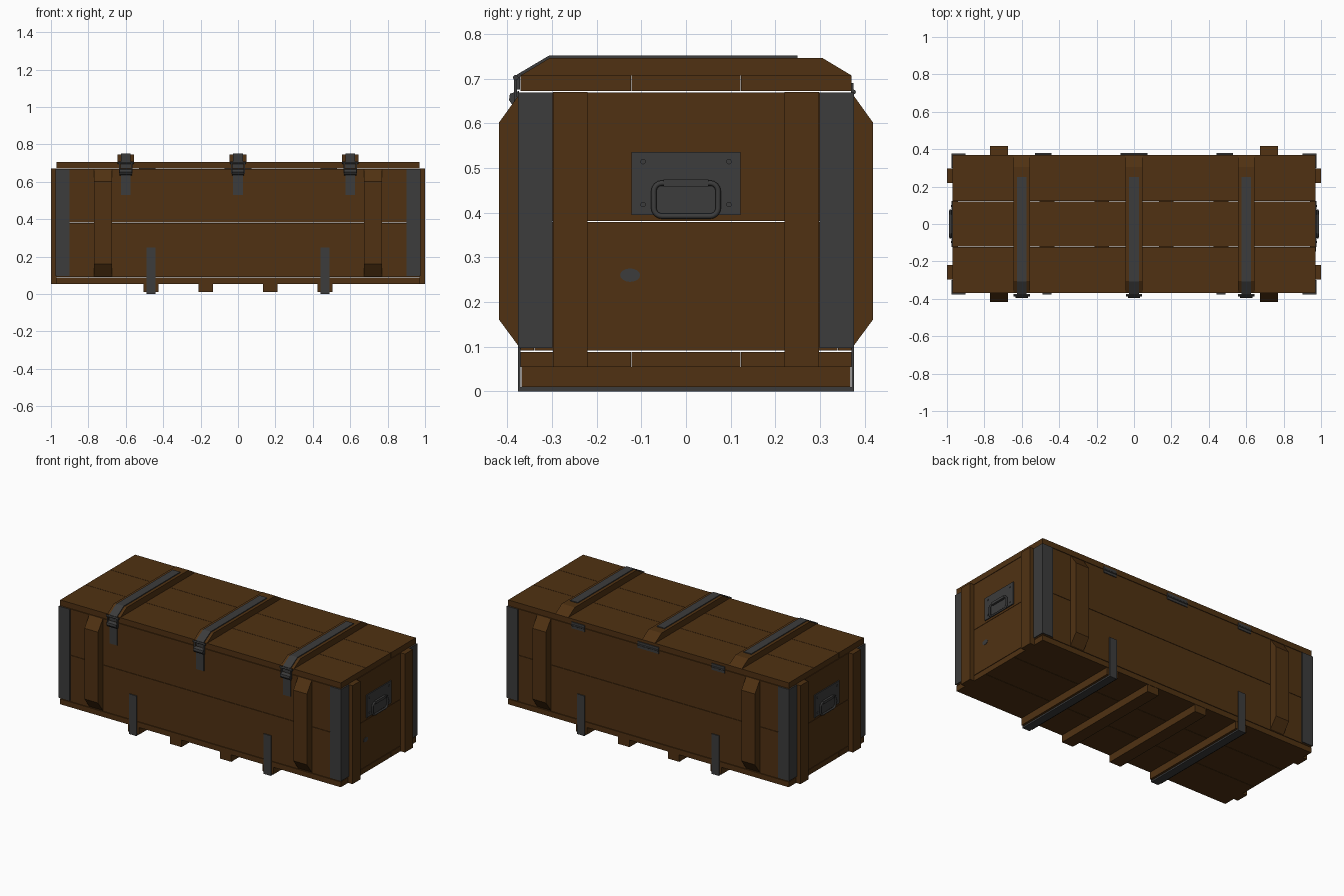
import bpy, bmesh, math
from mathutils import Vector

if "Cube" in bpy.data.objects:
    bpy.data.objects.remove(bpy.data.objects["Cube"])


def material(name, rgb):
    m = bpy.data.materials.new(name)
    m.diffuse_color = (*rgb, 1)
    m.use_nodes = True
    m.node_tree.nodes["Principled BSDF"].inputs["Base Color"].default_value = m.diffuse_color
    return m


WOOD = material("brown wood", (0.08, 0.031, 0.006))
METAL = material("dark grey metal", (0.045, 0.045, 0.045))


def finish(name, bm, mat):
    bmesh.ops.recalc_face_normals(bm, faces=bm.faces)
    me = bpy.data.meshes.new(name)
    bm.to_mesh(me)
    bm.free()
    me.materials.append(mat)
    ob = bpy.data.objects.new(name, me)
    bpy.context.collection.objects.link(ob)
    return ob


def box(name, x0, x1, y0, y1, z0, z1, mat):
    bm = bmesh.new()
    bmesh.ops.create_cube(bm, size=1)
    lo, hi = (min(x0, x1), min(y0, y1), z0), (max(x0, x1), max(y0, y1), z1)
    for v in bm.verts:
        v.co = Vector([hi[i] if v.co[i] > 0 else lo[i] for i in range(3)])
    return finish(name, bm, mat)


def prism(name, x, width, profile, mat):
    """Closed (y, z) outline extruded along x, centred at x."""
    bm = bmesh.new()
    f = bm.faces.new([bm.verts.new((x - width / 2, y, z)) for y, z in profile])
    r = bmesh.ops.extrude_face_region(bm, geom=[f])
    vs = [g for g in r["geom"] if isinstance(g, bmesh.types.BMVert)]
    bmesh.ops.translate(bm, verts=vs, vec=(width, 0, 0))
    return finish(name, bm, mat)


def cylinder(name, loc, r, depth, axis, mat, sy=1):
    bm = bmesh.new()
    bmesh.ops.create_cone(bm, cap_ends=True, segments=16, radius1=r, radius2=r, depth=depth)
    q = Vector((0, 0, 1)).rotation_difference(Vector(axis))
    for v in bm.verts:
        v.co = q @ v.co
        v.co.y *= sy
        v.co += Vector(loc)
    return finish(name, bm, mat)


# lid and floor planks
for y0, y1 in ((-0.37, -0.1235), (-0.1215, 0.1215), (0.1235, 0.37)):
    box("lid_plank", -0.97, 0.97, y0, y1, 0.672, 0.707, WOOD)
    box("floor_plank", -0.97, 0.97, y0, y1, 0.055, 0.088, WOOD)

# wall planks, two high on every side
for z0, z1 in ((0.091, 0.3795), (0.3815, 0.669)):
    for s in (-1, 1):
        box("long_wall_plank", -0.97, 0.97, s * 0.34, s * 0.37, z0, z1, WOOD)
        box("end_wall_plank", s * 0.94, s * 0.97, -0.339, 0.339, z0, z1, WOOD)

for sx in (-1, 1):
    for sy in (-1, 1):
        # end battens
        box("end_batten", sx * 0.97, sx, sy * 0.22, sy * 0.298, 0.055, 0.67, WOOD)
        # chamfered battens on the long sides
        prism("side_batten", sx * 0.722, 0.094,
              [(sy * 0.37, 0.095), (sy * 0.418, 0.16), (sy * 0.418, 0.602), (sy * 0.37, 0.669)], WOOD)
        # corner angle irons
        box("corner_iron_long", sx * 0.90, sx * 0.976, sy * 0.37, sy * 0.376, 0.097, 0.669, METAL)
        box("corner_iron_end", sx * 0.97, sx * 0.976, sy * 0.299, sy * 0.376, 0.097, 0.669, METAL)
    # U straps under the outer skids
    x = sx * 0.465
    prism("skid_strap", x, 0.05,
          [(-0.376, 0.25), (-0.376, 0), (0.376, 0), (0.376, 0.25),
           (0.37, 0.25), (0.37, 0.01), (-0.37, 0.01), (-0.37, 0.25)], METAL)

# floor skids
for x in (-0.465, -0.172, 0.172, 0.465):
    box("skid", x - 0.039, x + 0.039, -0.368, 0.368, 0.01, 0.055, WOOD)

# lid battens with straps and latches
for x in (-0.6, 0, 0.6):
    prism("lid_batten", x, 0.09,
          [(-0.37, 0.707), (-0.305, 0.746), (0.305, 0.746), (0.37, 0.707)], WOOD)
    prism("lid_strap", x, 0.052,
          [(0.25, 0.745), (0.25, 0.751), (-0.307, 0.751), (-0.378, 0.709), (-0.378, 0.675),
           (-0.371, 0.675), (-0.371, 0.705), (-0.305, 0.745)], METAL)
    prism("latch_plate", x, 0.052,
          [(-0.369, 0.53), (-0.376, 0.53), (-0.376, 0.668), (-0.369, 0.668)], METAL)
    prism("latch_lever", x, 0.066,
          [(-0.374, 0.635), (-0.388, 0.64), (-0.396, 0.652), (-0.394, 0.666), (-0.374, 0.672)], METAL)
    for s in (-1, 1):
        box("latch_link", x + s * 0.029, x + s * 0.037, -0.385, -0.378, 0.645, 0.705, METAL)
    cylinder("latch_pin", (x, -0.381, 0.702), 0.006, 0.086, (1, 0, 0), METAL)

# hinges at the back
for x, w in ((-0.485, 0.09), (0, 0.145), (0.485, 0.09)):
    box("hinge_leaf", x - w / 2, x + w / 2, 0.369, 0.375, 0.65, 0.69, METAL)
    cylinder("hinge_barrel", (x, 0.375, 0.67), 0.005, w, (1, 0, 0), METAL)

# end handles with plates and rivets
for s in (-1, 1):
    box("handle_plate", s * 0.968, s * 0.976, -0.122, 0.122, 0.395, 0.536, METAL)
    for y in (-0.096, 0.096):
        for z in (0.418, 0.514):
            cylinder("plate_rivet", (s * 0.977, y, z), 0.006, 0.005, (1, 0, 0), METAL)
    cu = bpy.data.curves.new("handle_path", "CURVE")
    cu.dimensions = "3D"
    cu.bevel_depth = 0.006
    cu.bevel_resolution = 2
    pts = []
    for cy, cz, a0 in ((0.054, 0.448, 0), (-0.054, 0.448, 90), (-0.054, 0.41, 180), (0.054, 0.41, 270)):
        for k in range(5):
            a = math.radians(a0 + k * 22.5)
            pts.append((s * 0.982, cy + 0.018 * math.cos(a), cz + 0.018 * math.sin(a)))
    sp = cu.splines.new("POLY")
    sp.points.add(len(pts) - 1)
    for p, co in zip(sp.points, pts):
        p.co = (*co, 1)
    sp.use_cyclic_u = True
    tmp = bpy.data.objects.new("handle_path", cu)
    me = bpy.data.meshes.new_from_object(tmp)
    bpy.data.objects.remove(tmp)
    me.materials.clear()
    me.materials.append(METAL)
    me.shade_smooth()
    bpy.context.collection.objects.link(bpy.data.objects.new("handle_ring", me))
    box("handle_clamp", s * 0.974, s * 0.989, -0.05, 0.05, 0.458, 0.474, METAL)

# small oval tag on the right end
cylinder("oval_tag", (0.9705, -0.125, 0.26), 0.015, 0.003, (1, 0, 0), METAL, 1.5)
